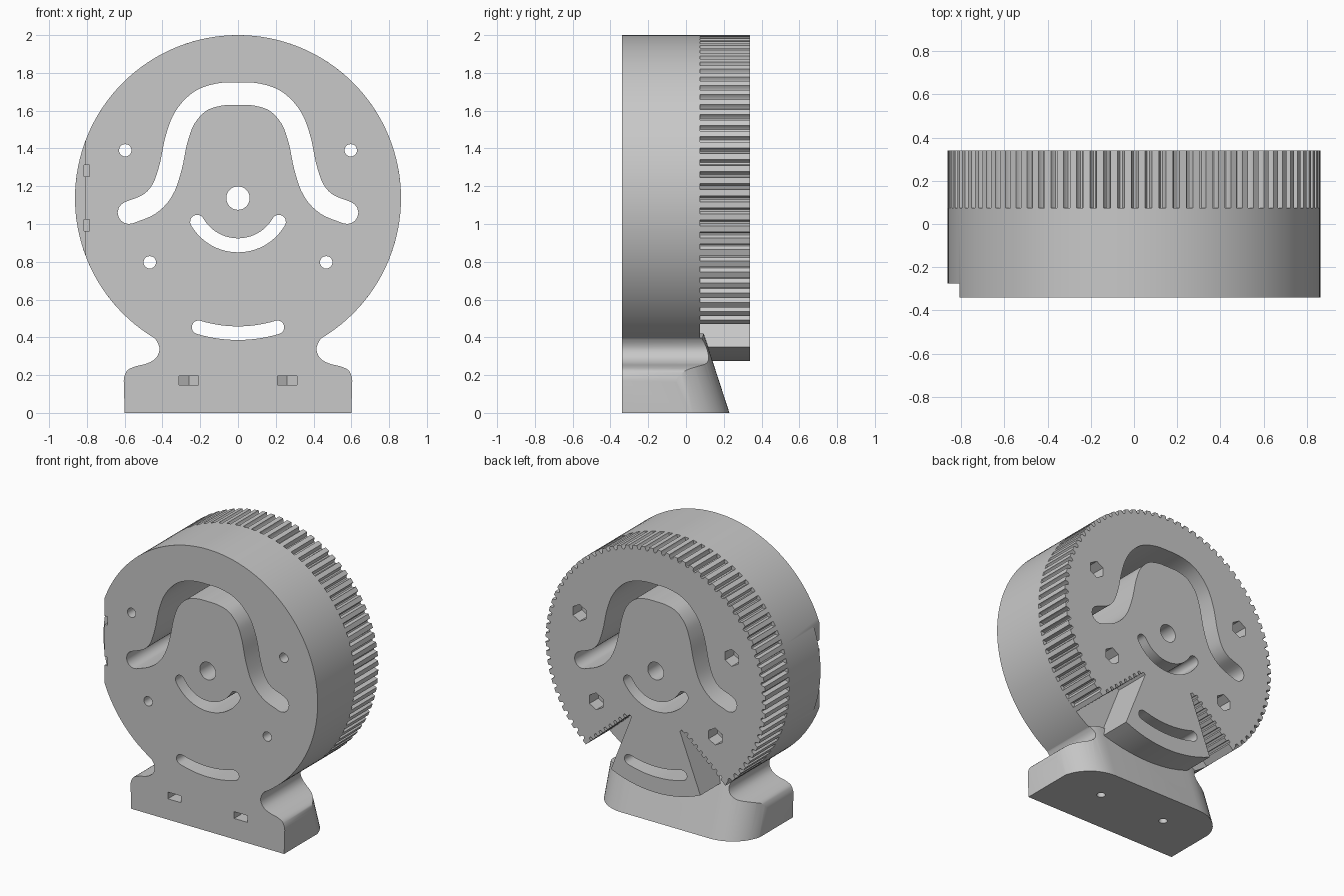
import bpy, bmesh, math
from mathutils import Vector

if "Cube" in bpy.data.objects:
    bpy.data.objects.remove(bpy.data.objects["Cube"], do_unlink=True)

R, CZ = 0.863, 1.137            # wheel radius and centre height
FRONT, MID, BACK = -0.34, 0.075, 0.34

grey = bpy.data.materials.new("grey plastic")
grey.use_nodes = True
grey.diffuse_color = (0.58, 0.58, 0.58, 1)
grey.node_tree.nodes["Principled BSDF"].inputs["Base Color"].default_value = (0.58, 0.58, 0.58, 1)


def polar(r, deg, cx=0.0, cz=CZ):
    # angle is measured from straight down, towards +x
    a = math.radians(deg)
    return (cx + r * math.sin(a), cz - r * math.cos(a))


def arc(r, a0, a1, n, cx=0.0, cz=CZ):
    return [polar(r, a0 + (a1 - a0) * i / n, cx, cz) for i in range(n + 1)]


def circle(r, cx=0.0, cz=CZ, n=32):
    return arc(r, 0, 360, n, cx, cz)[:-1]


def prism(name, pts, lo, hi, axis="y"):
    # closed solid, wound so that every face points outwards
    n = len(pts)
    area = sum(pts[i - 1][0] * pts[i][1] - pts[i][0] * pts[i - 1][1] for i in range(n))
    if (area > 0) != (axis == "y"):
        pts = pts[::-1]
    bm = bmesh.new()
    ends = []
    for h in (lo, hi):
        ends.append([bm.verts.new((p[0], h, p[1]) if axis == "y" else (p[0], p[1], h)) for p in pts])
    a, b = ends
    bm.faces.new(a)
    bm.faces.new(b[::-1])
    for i in range(n):
        bm.faces.new((a[i], a[i - 1], b[i - 1], b[i]))
    mesh = bpy.data.meshes.new(name)
    bm.to_mesh(mesh)
    bm.free()
    mesh.materials.append(grey)
    obj = bpy.data.objects.new(name, mesh)
    bpy.context.collection.objects.link(obj)
    return obj


def activate(obj):
    bpy.ops.object.select_all(action="DESELECT")
    obj.select_set(True)
    bpy.context.view_layer.objects.active = obj


def combine(obj, other, operation="DIFFERENCE"):
    activate(obj)
    mod = obj.modifiers.new("combine", "BOOLEAN")
    mod.operation, mod.solver, mod.object = operation, "EXACT", other
    bpy.ops.object.modifier_apply(modifier=mod.name)
    bpy.data.objects.remove(other, do_unlink=True)


def smooth_path(pts, steps=5):
    # Catmull-Rom curve through the points
    p = [Vector(q) for q in pts]
    p = [2 * p[0] - p[1]] + p + [2 * p[-1] - p[-2]]
    out = []
    for i in range(1, len(p) - 2):
        a, b, c, d = p[i - 1:i + 3]
        for k in range(steps):
            t = k / steps
            out.append(0.5 * (2 * b + (c - a) * t + (2 * a - 5 * b + 4 * c - d) * t * t
                              + (3 * b - a - 3 * c + d) * t ** 3))
    return out + [p[-2]]


def slot(path, half):
    # outline of a round-ended slot around a centre line
    path = [Vector(q) for q in path]
    left, right = [], []
    for i, q in enumerate(path):
        d = (path[min(i + 1, len(path) - 1)] - path[max(i - 1, 0)]).normalized()
        n = Vector((-d.y, d.x)) * half
        left.append(q + n)
        right.append(q - n)

    def cap(centre, start):
        v = start - centre
        out = []
        for k in range(1, 8):
            a = -math.pi * k / 8
            out.append(centre + Vector((v.x * math.cos(a) - v.y * math.sin(a),
                                        v.x * math.sin(a) + v.y * math.cos(a))))
        return out
    return left + cap(path[-1], left[-1]) + right[::-1] + cap(path[0], right[0])


def mirrored(half):
    return half + [(-x, z) for x, z in reversed(half)]


# Foot: silhouette trimmed by a rounded plan that leans forward
foot_side = [(0.6, 0), (0.605, 0.17)] + [tuple(p) for p in smooth_path(
    [(0.603, 0.19), (0.585, 0.226), (0.54, 0.247), (0.48, 0.262), (0.435, 0.29),
     (0.416, 0.33), (0.422, 0.365), (0.442, 0.397)], 3)] + [(0.36, 0.42)]
foot = prism("foot", mirrored(foot_side), FRONT, 0.3)
plan = prism("foot_plan", mirrored([(0.607, -0.6)] + [
    (0.347 + 0.26 * math.cos(a), -0.03 + 0.26 * math.sin(a))
    for a in [math.radians(7.5 * i) for i in range(13)]]), -0.2, 0.7, "z")
for v in plan.data.vertices:
    v.co.y -= 0.325 * v.co.z
combine(foot, plan, "INTERSECT")

# Front half: smooth drum joined to the foot
body = prism("drum_and_foot", circle(R, n=128), FRONT, MID)
combine(body, foot, "UNION")

# Toothed half: grooved rim, toothed clamp walls and a bottom segment in one profile
TEETH, EDGE, SEG = 84, 39.4, 24.0
pitch = 360 / TEETH
rim = []
angle = EDGE
while angle + pitch <= 360 - EDGE:
    for frac, depth in ((0, 0), (0.5, 0), (0.56, 0.018), (0.67, 0.027), (0.83, 0.027), (0.94, 0.018)):
        rim.append(polar(R - depth, angle + pitch * frac))
    angle += pitch
rim.append(polar(R, 360 - EDGE))
tip, corner = Vector((0.205, CZ - 0.365)), Vector(polar(R, EDGE))
along = (corner - tip) / 9
into = Vector((-along.y, along.x)).normalized() * 0.022
wall = []                       # right-hand clamp wall from the tip outwards
for i in range(8):
    base = tip + along * i
    wall += [base, base + along * 0.5, base + along * 0.6 + into, base + along * 0.9 + into]
wall = [tuple(p) for p in wall + [tip + along * 8]]
flip = [(-x, z) for x, z in reversed(wall)]
segment = [(-0.19, tip.y - 0.012)] + arc(R, -SEG, SEG, 14) + [(0.19, tip.y - 0.012)]
ring = prism("toothed_wheel", wall + rim + flip + segment, MID, BACK)

# Openings running through both halves
cam_half = [(0, 1.69), (0.1, 1.685), (0.2, 1.65), (0.28, 1.565), (0.325, 1.45),
            (0.357, 1.3), (0.4, 1.18), (0.47, 1.105), (0.577, 1.06)]
cam = [(-x, z) for x, z in reversed(cam_half[1:])] + cam_half
openings = [slot(smooth_path(cam), 0.06),
            slot(arc(0.25, -60, 60, 20), 0.037),
            slot(arc(0.715, -17, 17, 14), 0.036),
            circle(0.062)]
bolts = [(s * x, z) for s in (-1, 1) for x, z in ((0.597, 1.39), (0.467, 0.797))]
openings += [circle(0.033, x, z, 20) for x, z in bolts]
for half in (body, ring):
    for outline in openings:
        combine(half, prism("cutter", outline, -0.5, 0.5))

# Hexagonal nut recesses in the back
for x, z in bolts:
    combine(ring, prism("cutter", circle(0.06, x, z, 6), 0.24, 0.5))

# Nut pockets and screw holes in the foot
for s in (-1, 1):
    x = s * 0.26
    pocket = [(x - 0.052, -0.5), (x + 0.052, -0.5), (x + 0.052, 0.01), (x, 0.04), (x - 0.052, 0.01)]
    combine(body, prism("cutter", pocket, 0.147, 0.195, "z"))
    hole = circle(0.028, x, -0.02, 20)
    combine(body, prism("cutter", hole, -0.1, 0.16, "z"))


# Side recess with two small notches
def box_cut(x0, x1, z0, z1, depth):
    combine(body, prism("cutter", [(x0, z0), (x1, z0), (x1, z1), (x0, z1)], -0.5, depth))


box_cut(-1, -0.808, 0.7, 1.6, -0.275)
for z in (0.993, 1.282):
    box_cut(-0.815, -0.785, z - 0.03, z + 0.03, -0.2)

for obj in (body, ring):
    activate(obj)
    bpy.ops.object.shade_smooth_by_angle(angle=math.radians(28))
